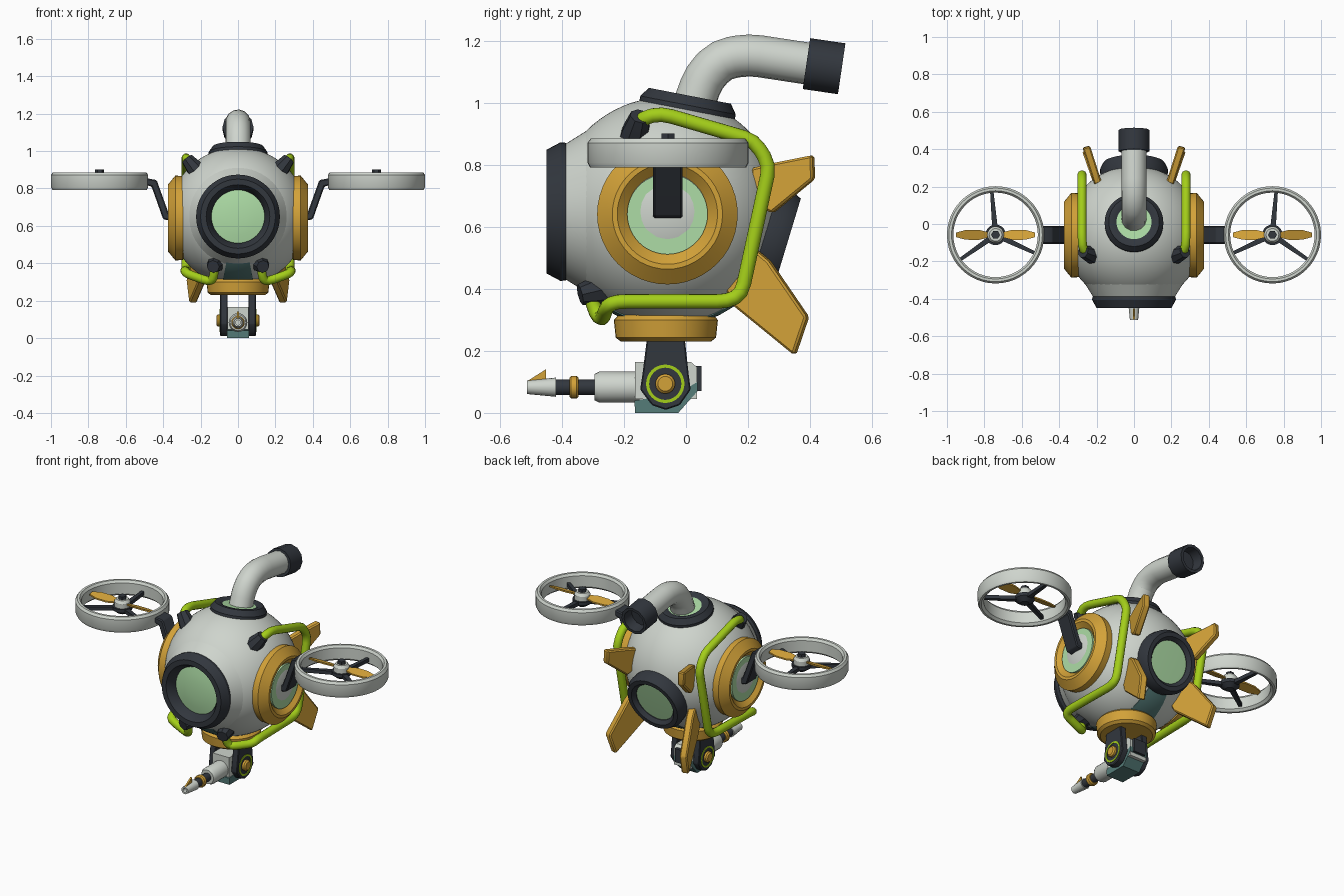
import bpy, bmesh, math
from mathutils import Vector as V

if "Cube" in bpy.data.objects:
    bpy.data.objects.remove(bpy.data.objects["Cube"])


def material(name, rgb):
    m = bpy.data.materials.new(name)
    m.diffuse_color = (*rgb, 1)
    m.use_nodes = True
    m.node_tree.nodes["Principled BSDF"].inputs["Base Color"].default_value = m.diffuse_color
    return m


WHITE = material("pale_grey", (0.62, 0.66, 0.61))
DARK = material("charcoal", (0.032, 0.038, 0.048))
ORANGE = material("amber", (0.65, 0.36, 0.04))
LIME = material("lime", (0.37, 0.62, 0.01))
GLASS = material("pale_green_glass", (0.42, 0.72, 0.38))
TEAL = material("teal", (0.09, 0.20, 0.19))
C = V((0, -0.06, 0.65))   # hull centre
R = 0.37                  # hull radius
X, Y, Z = V((1, 0, 0)), V((0, 1, 0)), V((0, 0, 1))


def finish(bm, name, mat, mirror=False, angle=32):
    bmesh.ops.remove_doubles(bm, verts=bm.verts, dist=1e-5)
    bmesh.ops.recalc_face_normals(bm, faces=bm.faces)
    me = bpy.data.meshes.new(name)
    bm.to_mesh(me)
    bm.free()
    me.materials.append(mat)
    for p in me.polygons:
        p.use_smooth = True
    me.set_sharp_from_angle(angle=math.radians(angle))
    ob = bpy.data.objects.new(name, me)
    bpy.context.collection.objects.link(ob)
    if mirror:
        mod = ob.modifiers.new("mirror", 'MIRROR')
        mod.use_mirror_merge = False
    return ob


def lathe(name, prof, mat, origin, axis, seg=48, mirror=False, ring=False):
    """Spin (radius, height) points round an axis; ring closes the profile."""
    bm = bmesh.new()
    q = V(axis).to_track_quat('Z', 'Y')
    rows = [[bm.verts.new(V(origin) + q @ V((r * math.cos(2 * math.pi * i / seg),
             r * math.sin(2 * math.pi * i / seg), h))) for i in range(seg)]
            for r, h in prof]
    pairs = list(zip(rows, rows[1:])) + ([(rows[-1], rows[0])] if ring else [])
    for a, b in pairs:
        for i in range(seg):
            j = (i + 1) % seg
            bm.faces.new((a[i], a[j], b[j], b[i]))
    if not ring:
        for row, (r, h) in ((rows[0], prof[0]), (rows[-1], prof[-1])):
            if r > 1e-4:
                bm.faces.new(row)
    return finish(bm, name, mat, mirror)


def prism(name, pts, off, mat, mirror=False, bevel=0.0):
    """Flat polygon extruded by a vector."""
    bm = bmesh.new()
    lo = [bm.verts.new(V(p)) for p in pts]
    hi = [bm.verts.new(V(p) + V(off)) for p in pts]
    n = len(pts)
    bm.faces.new(lo)
    bm.faces.new(hi)
    for i in range(n):
        j = (i + 1) % n
        bm.faces.new((lo[i], lo[j], hi[j], hi[i]))
    if bevel:
        bmesh.ops.recalc_face_normals(bm, faces=bm.faces)
        bmesh.ops.bevel(bm, geom=bm.edges[:], offset=bevel, segments=1, affect='EDGES')
    return finish(bm, name, mat, mirror)


def tube(name, pts, r, mat, seg=12, mirror=False, fillet=0.035):
    """Round tube along a path with rounded corners."""
    pts = [V(p) for p in pts]
    path = [pts[0]]
    for a, p, b in zip(pts, pts[1:], pts[2:]):
        d1 = min(fillet, (a - p).length * 0.45)
        d2 = min(fillet, (b - p).length * 0.45)
        s, e = p + (a - p).normalized() * d1, p + (b - p).normalized() * d2
        path += [s, s * 0.25 + p * 0.5 + e * 0.25, e]
    path.append(pts[-1])
    bm = bmesh.new()
    rows, side, n = [], None, len(path)
    for k, p in enumerate(path):
        t = (path[min(k + 1, n - 1)] - path[max(k - 1, 0)]).normalized()
        side = t.orthogonal() if side is None else side - t * side.dot(t)
        side.normalize()
        up = t.cross(side)
        rows.append([bm.verts.new(p + r * (side * math.cos(2 * math.pi * i / seg)
                     + up * math.sin(2 * math.pi * i / seg))) for i in range(seg)])
    for a, b in zip(rows, rows[1:]):
        for i in range(seg):
            j = (i + 1) % seg
            bm.faces.new((a[i], a[j], b[j], b[i]))
    bm.faces.new(rows[0])
    bm.faces.new(rows[-1])
    return finish(bm, name, mat, mirror, 40)


# Spherical hull, flattened behind the front window
bm = bmesh.new()
bmesh.ops.create_uvsphere(bm, u_segments=64, v_segments=40, radius=R)
for v in bm.verts:
    v.co += C
    v.co.y = max(v.co.y, -0.388)
finish(bm, "hull", WHITE)
lathe("front_collar", [(0.15, 0.25), (0.262, 0.26), (0.215, 0.335), (0.15, 0.335)],
      WHITE, C, -Y, 64, ring=True)

# Teal belly panels, laid on the hull front and back
for s, nm in ((-1, "front"), (1, "rear")):
    bm = bmesh.new()
    grid = []
    for k in range(7):
        z = 0.29 + 0.15 * k / 6
        w = 0.085 - 0.03 * k / 6
        grid.append([bm.verts.new((x, C.y + s * math.sqrt((R + 0.004) ** 2 - x * x - (z - C.z) ** 2), z))
                     for x in (w * i / 4 for i in range(-4, 5))])
    for a, b in zip(grid, grid[1:]):
        for i in range(8):
            f = bm.faces.new((a[i], a[i + 1], b[i + 1], b[i]))
            f.normal_update()
            if f.normal.y * s < 0:
                f.normal_flip()
    bmesh.ops.solidify(bm, geom=bm.faces[:], thickness=0.008)
    finish(bm, nm + "_belly_panel", TEAL)

# Front window
lathe("front_window_ring", [(0.15, 0.325), (0.222, 0.328), (0.224, 0.345), (0.2, 0.39),
      (0.17, 0.39), (0.142, 0.345), (0.142, 0.325)], DARK, C, -Y, 48, ring=True)
lathe("front_window_glass", [(0.145, 0.325), (0.145, 0.334), (0.1, 0.342), (0.05, 0.347), (0, 0.348)],
      GLASS, C, -Y, 48)

# Rear window, tipped downward
rear = V((0, 0.956, -0.29)).normalized()
lathe("rear_window_ring", [(0.12, 0.31), (0.178, 0.315), (0.182, 0.365), (0.165, 0.4),
      (0.14, 0.4), (0.122, 0.378)], DARK, C, rear, 40, ring=True)
lathe("rear_window_glass", [(0.125, 0.33), (0.125, 0.374), (0, 0.377)], GLASS, C, rear, 40)

# Top hatch with bent snorkel
top = V((0, 0.19, 0.98)).normalized()
lathe("top_hatch_ring", [(0.09, 0.32), (0.157, 0.33), (0.157, 0.35), (0.135, 0.381),
      (0.11, 0.381), (0.09, 0.37)], DARK, C, top, 40, ring=True)
lathe("top_hatch_glass", [(0.095, 0.34), (0.095, 0.372), (0, 0.373)], GLASS, C, top, 40)
tube("snorkel_pipe", [(0, 0.012, 0.96), (0, 0.058, 1.085), (0, 0.115, 1.142), (0, 0.203, 1.157),
     (0, 0.42, 1.124)], 0.068, WHITE, 14)
lathe("snorkel_cap", [(0.06, 0), (0.083, 0), (0.083, 0.115), (0.066, 0.115), (0.06, 0.05), (0, 0.05),
      (0, 0.01)], DARK, (0, 0.389, 1.128), (0, 0.99, -0.145), 12)

# Side portholes, the hull showing through the middle
S = V((0, -0.06, 0.642))
lathe("side_ring", [(0.17, 0.27), (0.224, 0.295), (0.227, 0.335), (0.178, 0.375),
      (0.162, 0.375), (0.128, 0.345), (0.128, 0.3)], ORANGE, S, X, 48, True, True)
lathe("side_glass", [(0.13, 0.3), (0.13, 0.359), (0, 0.359)], GLASS, S, X, 48, True)

# Rotor arms
arm = [(0.345, 0.625), (0.4, 0.635), (0.462, 0.81), (0.492, 0.818), (0.492, 0.855),
       (0.435, 0.845), (0.372, 0.67), (0.345, 0.665)]
prism("rotor_arm", [(x, -0.106, z) for x, z in arm], (0, 0.095, 0), DARK, True, 0.006)

# Ducted rotors
P = V((0.74, -0.058, 0))
lathe("rotor_duct", [(0.226, 0.805), (0.24, 0.792), (0.252, 0.792), (0.26, 0.808), (0.26, 0.872),
      (0.25, 0.886), (0.236, 0.886), (0.226, 0.872)], WHITE, P, Z, 48, True, True)
lathe("rotor_motor", [(0, 0.798), (0.025, 0.798), (0.055, 0.82), (0.055, 0.84), (0, 0.84)],
      DARK, P, Z, 20, True)
lathe("rotor_hub", [(0, 0.835), (0.045, 0.835), (0.045, 0.868), (0.034, 0.884), (0, 0.884)],
      WHITE, P, Z, 20, True)
lathe("rotor_nut", [(0, 0.88), (0.024, 0.88), (0.024, 0.902), (0, 0.902)], DARK, P, Z, 6, True)
for deg in (85, 205, 325):
    a = math.radians(deg)
    d, n = V((math.cos(a), math.sin(a), 0)), V((-math.sin(a), math.cos(a), 0))
    prism("rotor_spoke", [P + d * u + n * w + Z * 0.815 for u, w in
          ((0.03, -0.015), (0.235, -0.009), (0.235, 0.009), (0.03, 0.015))],
          (0, 0, 0.022), DARK, True)
leaf = [(0.03, -0.012), (0.09, -0.027), (0.16, -0.026), (0.212, -0.012), (0.212, 0.012),
        (0.16, 0.026), (0.09, 0.027), (0.03, 0.012)]
for s in (1, -1):
    prism("rotor_blade", [P + V((s * u, s * w, 0.852 + 0.3 * w)) for u, w in leaf],
          (0, 0, 0.009), ORANGE, True)

# Lime guard rails and their clamps
tube("guard_rail", [(0.24, -0.155, 0.925), (0.272, -0.14, 0.952), (0.278, -0.08, 0.967),
     (0.278, 0.22, 0.88), (0.278, 0.27, 0.8), (0.278, 0.18, 0.385), (0.278, 0.135, 0.36),
     (0.285, -0.225, 0.36), (0.275, -0.255, 0.345), (0.155, -0.27, 0.302),
     (0.13, -0.29, 0.318), (0.125, -0.31, 0.385)], 0.024, LIME, 12, True)
for nm, a, b in (("upper_clamp", V((0.205, -0.172, 0.875)), V((0.272, -0.148, 0.958))),
                 ("lower_clamp", V((0.112, -0.25, 0.405)), V((0.133, -0.342, 0.382)))):
    h = (b - a).length
    lathe(nm, [(0, 0), (0.05, 0), (0.046, h * 0.45), (0.034, h), (0, h)], DARK, a, b - a, 8, True)

# Splayed tail fins
upper = [(0.416, 0.832), (0.419, 0.755), (0.285, 0.645), (0.22, 0.68), (0.22, 0.79), (0.28, 0.805)]
lower = [(0.19, 0.53), (0.235, 0.525), (0.277, 0.49), (0.4, 0.31), (0.358, 0.187), (0.158, 0.35), (0.13, 0.42)]
prism("upper_fin", [(0.178 + (y - 0.24) * 0.32, y, z) for y, z in upper], (0.04, -0.01, 0), ORANGE, True, 0.007)
prism("lower_fin", [(0.165 + (y - 0.2) * 0.35, y, z) for y, z in lower], (0.042, -0.012, 0), ORANGE, True, 0.007)

# Belly turret: base, yoke, pivots
B = V((0, -0.065, 0))
lathe("turret_base", [(0, 0.23), (0.145, 0.23), (0.162, 0.243), (0.168, 0.3), (0.15, 0.32), (0, 0.32)],
      ORANGE, B, Z, 40)
yoke = [(-0.125, 0.25), (-0.005, 0.25), (0.008, 0.13), (0.015, 0.075), (-0.02, 0.025), (-0.065, 0.01),
        (-0.11, 0.025), (-0.148, 0.075), (-0.14, 0.13)]
prism("turret_yoke", [(0.056, y, z) for y, z in yoke], (0.04, 0, 0), DARK, True, 0.004)
K = V((0, -0.067, 0.094))
lathe("pivot_stripe", [(0.052, 0.09), (0.062, 0.09), (0.062, 0.099), (0.052, 0.099)],
      LIME, K, X, 32, True, True)
lathe("pivot_bolt", [(0, 0.09), (0.032, 0.09), (0.032, 0.108), (0.024, 0.116), (0, 0.116)],
      ORANGE, K, X, 16, True)

# Gun housing: pale top, teal underside
prism("gun_housing", [(-0.056, y, z) for y, z in ((-0.165, 0.045), (0.035, 0.045),
      (0.035, 0.148), (0.015, 0.165), (-0.165, 0.165))], (0.112, 0, 0), WHITE)
prism("gun_underside", [(-0.058, y, z) for y, z in ((-0.165, 0), (-0.025, 0), (0.037, 0.07),
      (0.037, 0.1), (-0.03, 0.06), (-0.166, 0.04))], (0.116, 0, 0), TEAL)
prism("gun_back_plate", [(-0.04, y, z) for y, z in ((0.03, 0.07), (0.05, 0.07), (0.05, 0.152),
      (0.03, 0.152))], (0.08, 0, 0), DARK)

# Gun barrel
G = V((0, 0, 0.083))
lathe("barrel_sleeve", [(0, 0.15), (0.05, 0.15), (0.05, 0.28), (0.042, 0.296), (0, 0.296)], WHITE, G, -Y, 20)
lathe("barrel", [(0, 0.28), (0.025, 0.28), (0.025, 0.43), (0, 0.43)], DARK, G, -Y, 16)
lathe("barrel_band", [(0, 0.347), (0.03, 0.347), (0.036, 0.353), (0.036, 0.371), (0.03, 0.377), (0, 0.377)],
      ORANGE, G, -Y, 20)
lathe("muzzle", [(0, 0.42), (0.031, 0.42), (0.022, 0.514), (0.013, 0.514), (0.013, 0.48), (0, 0.48)],
      WHITE, G, -Y, 16)
prism("gun_sight", [(-0.005, -0.512, 0.103), (-0.005, -0.452, 0.141), (-0.005, -0.452, 0.1)],
      (0.01, 0, 0), ORANGE)
